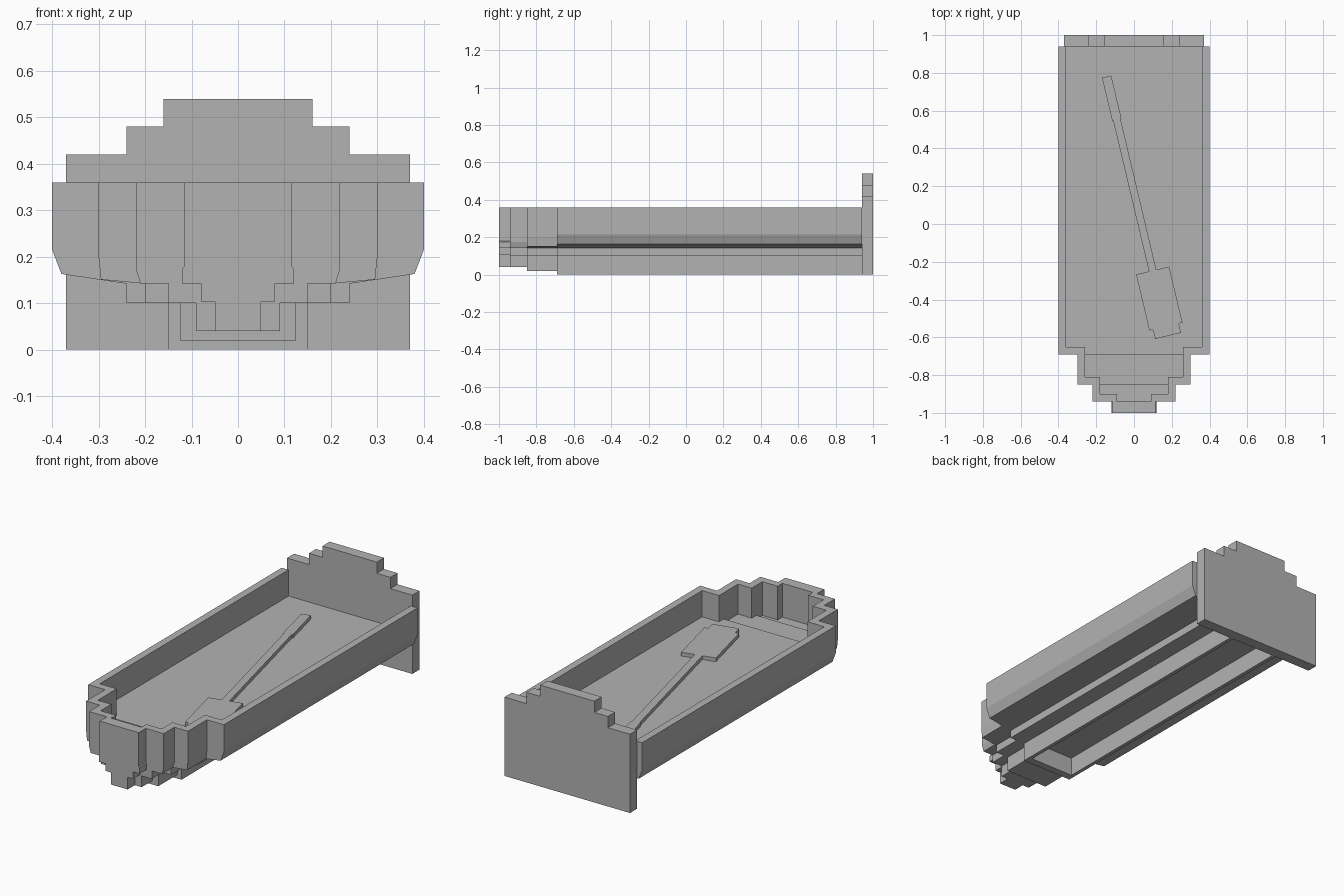
import bpy, bmesh
from mathutils import Matrix, Vector

cube = bpy.data.objects.get("Cube")
if cube:
    bpy.data.objects.remove(cube, do_unlink=True)

GREY = (0.45, 0.45, 0.45, 1)
grey = bpy.data.materials.new("plain grey")
grey.use_nodes = True
grey.diffuse_color = GREY
grey.node_tree.nodes["Principled BSDF"].inputs["Base Color"].default_value = GREY


def extrude(name, corners, direction):
    """Closed solid: a flat outline pushed along a direction."""
    bm = bmesh.new()
    face = bm.faces.new([bm.verts.new(c) for c in corners])
    new = bmesh.ops.extrude_face_region(bm, geom=[face])["geom"]
    moved = [g for g in new if isinstance(g, bmesh.types.BMVert)]
    bmesh.ops.translate(bm, verts=moved, vec=direction)
    bmesh.ops.recalc_face_normals(bm, faces=bm.faces)
    mesh = bpy.data.meshes.new(name)
    bm.to_mesh(mesh)
    bm.free()
    mesh.materials.append(grey)
    obj = bpy.data.objects.new(name, mesh)
    bpy.context.collection.objects.link(obj)
    return obj


def section(name, half, y0, y1):
    """Mirror half a cross-section in x and run it from y0 to y1."""
    outline = half + [(-x, z) for x, z in reversed(half)]
    return extrude(name, [(x, y0, z) for x, z in outline], (0, y1 - y0, 0))


def corner_walls(name, x0, x1, y0, y1, floor):
    """A matching pair of cross walls closing a step in the hull."""
    for side, s in (("left", 1), ("right", -1)):
        rect = [(x0, floor), (x1, floor), (x1, RIM), (x0, RIM)]
        extrude(f"{side}_{name}", [(s * x, y0, z) for x, z in rect], (0, y1 - y0, 0))


RIM, FLOOR, STEP, WALL = 0.36, 0.22, 0.10, 0.04

# Main hull with an open-bottomed keel
section("main_hull", [
    (0.36, FLOOR), (0.36, RIM), (0.40, RIM), (0.40, 0.215), (0.38, 0.163),
    (0.24, 0.142), (0.24, STEP), (0.15, STEP), (0.15, 0), (0.13, 0),
    (0.13, STEP)], -0.69, 0.94)
section("keel_front_plate", [(0.13, 0), (0.13, STEP)], -0.69, -0.65)
corner_walls("hull_front_wall", 0.26, 0.36, -0.69, -0.69 + WALL, FLOOR)

# Bow, in three narrowing steps
section("bow_back", [
    (0.26, 0.20), (0.26, RIM), (0.30, RIM), (0.30, 0.20), (0.295, 0.151),
    (0.20, 0.142), (0.20, STEP), (0.125, STEP), (0.125, 0.02)], -0.85, -0.69)
corner_walls("bow_back_wall", 0.18, 0.26, -0.85, -0.85 + WALL, 0.20)

section("bow_middle", [
    (0.18, 0.18), (0.18, RIM), (0.22, RIM), (0.22, 0.175), (0.21, 0.142),
    (0.15, 0.142), (0.15, STEP), (0.09, STEP), (0.09, 0.04)], -0.94, -0.85)
corner_walls("bow_middle_wall", 0.09, 0.18, -0.94, -0.94 + WALL, 0.18)

section("bow_tip", [
    (0.115, RIM), (0.115, 0.18), (0.12, 0.175), (0.12, 0.142), (0.08, 0.142),
    (0.08, 0.104), (0.05, 0.104), (0.05, 0.04)], -1, -0.94)

# Stern board with a stepped top
section("stern_board", [
    (0.37, 0), (0.37, 0.42), (0.24, 0.42), (0.24, 0.48), (0.16, 0.48),
    (0.16, 0.54)], 0.94, 1)

# Paddle lying on the floor, drawn along its own length
paddle_half = [(0.025, 0), (0.025, 0.235), (0.02, 0.235), (0.02, 1.055),
               (0.09, 1.055), (0.09, 1.36), (0.07, 1.36), (0.07, 1.41)]
outline = paddle_half + [(-w, t) for w, t in reversed(paddle_half)]
along = Vector((0.231, -0.973, 0))
across = Vector((0.973, 0.231, 0))
start = Vector((-0.145, 0.78, FLOOR))
extrude("paddle", [start + across * w + along * t for w, t in outline], (0, 0, 0.02))
